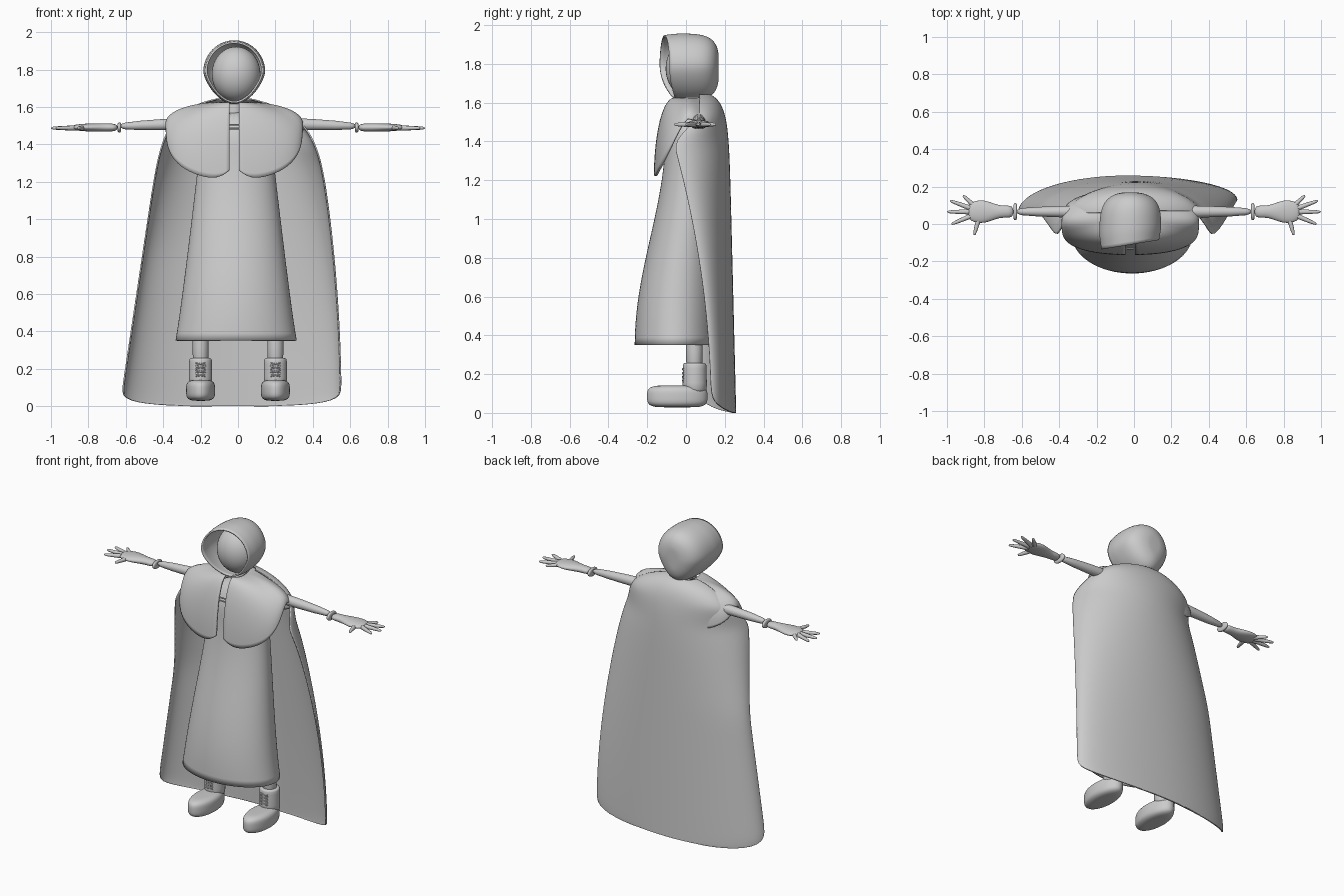
import bpy
from math import sin, cos, pi, asin, copysign
from mathutils import Vector

if "Cube" in bpy.data.objects:
    bpy.data.objects.remove(bpy.data.objects["Cube"], do_unlink=True)

color = (0.6, 0.6, 0.6, 1)
grey = bpy.data.materials.new("light_grey")
grey.use_nodes = True
grey.diffuse_color = color
grey.node_tree.nodes["Principled BSDF"].inputs["Base Color"].default_value = color


def build(name, rows, closed=True, start_cap=True, end_cap=True, thickness=0, mirror=False):
    """Skin a list of point rows into a smooth object."""
    count = len(rows[0])
    verts = [point for row in rows for point in row]
    faces = []
    for r in range(len(rows) - 1):
        for i in range(count if closed else count - 1):
            a, b = r * count + i, r * count + (i + 1) % count
            faces.append((a, b, b + count, a + count))
    if closed and start_cap:
        faces.append(tuple(reversed(range(count))))
    if closed and end_cap:
        faces.append(tuple(range(len(verts) - count, len(verts))))
    mesh = bpy.data.meshes.new(name)
    mesh.from_pydata(verts, [], faces)
    mesh.materials.append(grey)
    obj = bpy.data.objects.new(name, mesh)
    bpy.context.collection.objects.link(obj)
    bpy.ops.object.select_all(action='DESELECT')
    bpy.context.view_layer.objects.active = obj
    obj.select_set(True)
    bpy.ops.object.mode_set(mode='EDIT')
    bpy.ops.mesh.select_all(action='SELECT')
    bpy.ops.mesh.normals_make_consistent(inside=False)
    bpy.ops.object.mode_set(mode='OBJECT')
    bpy.ops.object.shade_smooth()
    if mirror:
        obj.modifiers.new("mirror", 'MIRROR')
    subsurf = obj.modifiers.new("smooth", 'SUBSURF')
    subsurf.levels = subsurf.render_levels = 1
    if thickness:
        solid = obj.modifiers.new("thickness", 'SOLIDIFY')
        solid.thickness = thickness
        solid.offset = 0
    return obj


def ring(center, u, v, count=20):
    center, u, v = Vector(center), Vector(u), Vector(v)
    angles = [2 * pi * i / count for i in range(count)]
    return [center + u * cos(a) + v * sin(a) for a in angles]


def flat_ring(x, y, z, rx, ry):
    return ring((x, y, z), (rx, 0, 0), (0, ry, 0), 32)


def tube(name, points, radii):
    """Round tube through points, one radius for each."""
    points = [Vector(p) for p in points]
    last = len(points) - 1
    rows = []
    for i, (point, radius) in enumerate(zip(points, radii)):
        along = (points[min(i + 1, last)] - points[max(i - 1, 0)]).normalized()
        side = along.orthogonal().normalized() if abs(along.z) > 0.9 else along.cross((0, 0, 1)).normalized()
        rows.append(ring(point, side * radius, along.cross(side) * radius, 10))
    build(name, rows)


# Head and neck
bpy.ops.mesh.primitive_uv_sphere_add(segments=40, ring_count=24, location=(-0.01, 0.015, 1.775))
head = bpy.context.object
head.name = "head"
head.scale = (0.13, 0.12, 0.147)
head.data.materials.append(grey)
bpy.ops.object.shade_smooth()
build("neck", [flat_ring(-0.02, 0.04, z, 0.05, 0.05) for z in (1.45, 1.55, 1.68)])

# Hood: egg-shaped rings from the slanted rim to the rounded back
hood_rows = []
for step in range(13):
    t = sin(pi / 2 * step / 12) * 0.995
    size = (1 - t ** 5) ** 0.4 * (0.93 + 0.07 * min(1, 4 * t))
    row = []
    for i in range(28):
        angle = 2 * pi * i / 28
        low = max(0, -cos(angle))
        x = 0.163 * size * sin(angle) * (1 - 0.25 * low)
        y = -0.11 + 0.275 * t + (1 - t) * (0.17 * x + 0.05 * low ** 2)
        row.append((x - 0.02, y, 1.785 + 0.168 * size ** 0.7 * cos(angle)))
    hood_rows.append(row)
build("hood", hood_rows, start_cap=False, thickness=0.01)

# Dress: flared skirt with an open hem, closing at the shoulders
dress_rows = []
for step in range(15):
    t = step / 14
    front, back = -0.18 - 0.08 * cos(pi * t), 0.15
    width = 0.32 - 0.14 * t ** 0.9
    dress_rows.append(flat_ring(-0.01, (front + back) / 2, 0.35 + 1.1 * t, width, (back - front) / 2))
dress_rows.append(flat_ring(-0.01, 0.03, 1.58, 0.1, 0.07))
build("dress", dress_rows, start_cap=False, thickness=0.012)

# Shoulder cape: columns sweep from the front opening round to the centre back
cape_columns = []
for column in range(25):
    angle = pi * column / 24
    facing = copysign(abs(cos(angle)) ** 0.6, cos(angle))
    gap = 0.0125 * (1 + cos(angle))
    neck = Vector((gap + 0.05 * sin(angle), 0.03 - 0.09 * cos(angle), 1.62))
    drop = 0.33 if facing > 0 else 0.18
    hem = Vector((gap + 0.35 * sin(angle), 0.01 - 0.17 * facing, 1.54 - drop * abs(facing)))
    points = []
    for step in range(13):
        bend = pi / 2 * step / 12
        point = neck.lerp(hem, sin(bend))
        point.z = neck.z + (hem.z - neck.z) * (1 - cos(bend))
        points.append(point)
    cape_columns.append(points)
# Round the lower corner beside the opening
for column, lift in enumerate((0.05, 0.015, 0.003)):
    cape_columns[column][-1].z += lift
build("shoulder_cape", cape_columns, closed=False, thickness=0.012, mirror=True).location.x = -0.02

# Cape ties
for z in (1.485, 1.505):
    tube("cape_tie", [(-0.07, -0.125, z), (-0.02, -0.135, z), (0.03, -0.125, z)], [0.005] * 3)

# Cloak: arcs round the back, rounded lower corners, domed over the shoulders
heights = [0.1 * (i / 6) ** 3 for i in range(1, 6)]
heights += [0.1 + 1.54 * sin(pi / 2 * i / 24) for i in range(25)]
cloak_rows = []
for z in heights:
    dome = (1 - (z / 1.65) ** 16) ** 0.5
    right = -(0.63 - 0.15 * z) * dome
    left = (0.55 - 0.06 * z * z) * dome ** 1.4
    back = (0.255 - 0.025 * z) * dome ** 0.5
    left_edge = max(0.13 - 0.1 * z * z, min(z - 1.46, 0.07))
    right_edge = min(left_edge, 0.06)
    corner = max(0, 1 - z / 0.1)
    limit = asin((1 - corner ** 4) ** 0.3)
    row = []
    for i in range(-20, 21):
        angle = limit * i / 20
        edge = right_edge if i < 0 else left_edge
        x = (left + right) / 2 + (left - right) / 2 * sin(angle)
        row.append((x, edge + (back - edge) * cos(angle), z))
    cloak_rows.append(row)
build("cloak", cloak_rows, closed=False, thickness=0.008)

for s, side in ((-1, "right_"), (1, "left_")):

    def limb(name, sections):
        """Flattened tube along the arm from x, depth and height of each section."""
        rows = [ring((s * x, 0.066, 1.49), (0, ry, 0), (0, 0, rz)) for x, ry, rz in sections]
        build(side + name, rows)

    # Arm, cuff and hand
    tube(side + "arm", [(s * x, 0.066, 1.51 - 0.04 * max(0, x - 0.3)) for x in (0.2, 0.4, 0.66)],
         (0.04, 0.032, 0.022))
    limb("cuff", [(0.625, 0.04, 0.023), (0.63, 0.047, 0.028), (0.64, 0.047, 0.028), (0.645, 0.04, 0.02)])
    limb("hand", [(0.64, 0.036, 0.02), (0.7, 0.03, 0.022), (0.74, 0.04, 0.023),
                  (0.8, 0.064, 0.022), (0.85, 0.06, 0.018), (0.89, 0.04, 0.012)])

    # Fingers fan out from the palm
    palm = Vector((s * 0.82, 0.065, 1.487))
    for finger, angle, length in (("little", 0.75, 0.13), ("ring", 0.35, 0.175), ("middle", 0, 0.18),
                                  ("index", -0.4, 0.17), ("thumb", -1.3, 0.13)):
        reach = Vector((s * cos(angle), sin(angle), 0)) * length
        tube(side + finger + "_finger", [palm + reach * f for f in (0.2, 0.5, 0.9, 1)],
             (0.017, 0.013, 0.01, 0.005))

    # Leg
    x = 0.2 * s
    build(side + "leg", [flat_ring(x, 0.043, z, 0.043, 0.043) for z in (0.2, 0.3, 0.5)])

    # Boot: rounded foot, ankle shaft and laces
    foot_rows = []
    for step in range(11):
        t = -0.99 * cos(pi * step / 10)
        size = (1 - t ** 4) ** 0.25
        foot_rows.append(flat_ring(x, -0.045, 0.085 + 0.057 * t, 0.078 * size, 0.04 + 0.117 * size))
    build(side + "foot", foot_rows)
    shaft = ((0.09, 0.066), (0.15, 0.062), (0.24, 0.062), (0.255, 0.06), (0.258, 0.045))
    build(side + "boot_shaft", [flat_ring(x, 0.045, z, r, r) for z, r in shaft])
    for step in range(4):
        z = 0.165 + 0.02 * step
        for d in (-0.03, 0.03):
            tube(side + "lace", [(x - d, -0.012, z - 0.007), (x, -0.02, z), (x + d, -0.012, z + 0.007)],
                 [0.004] * 3)
